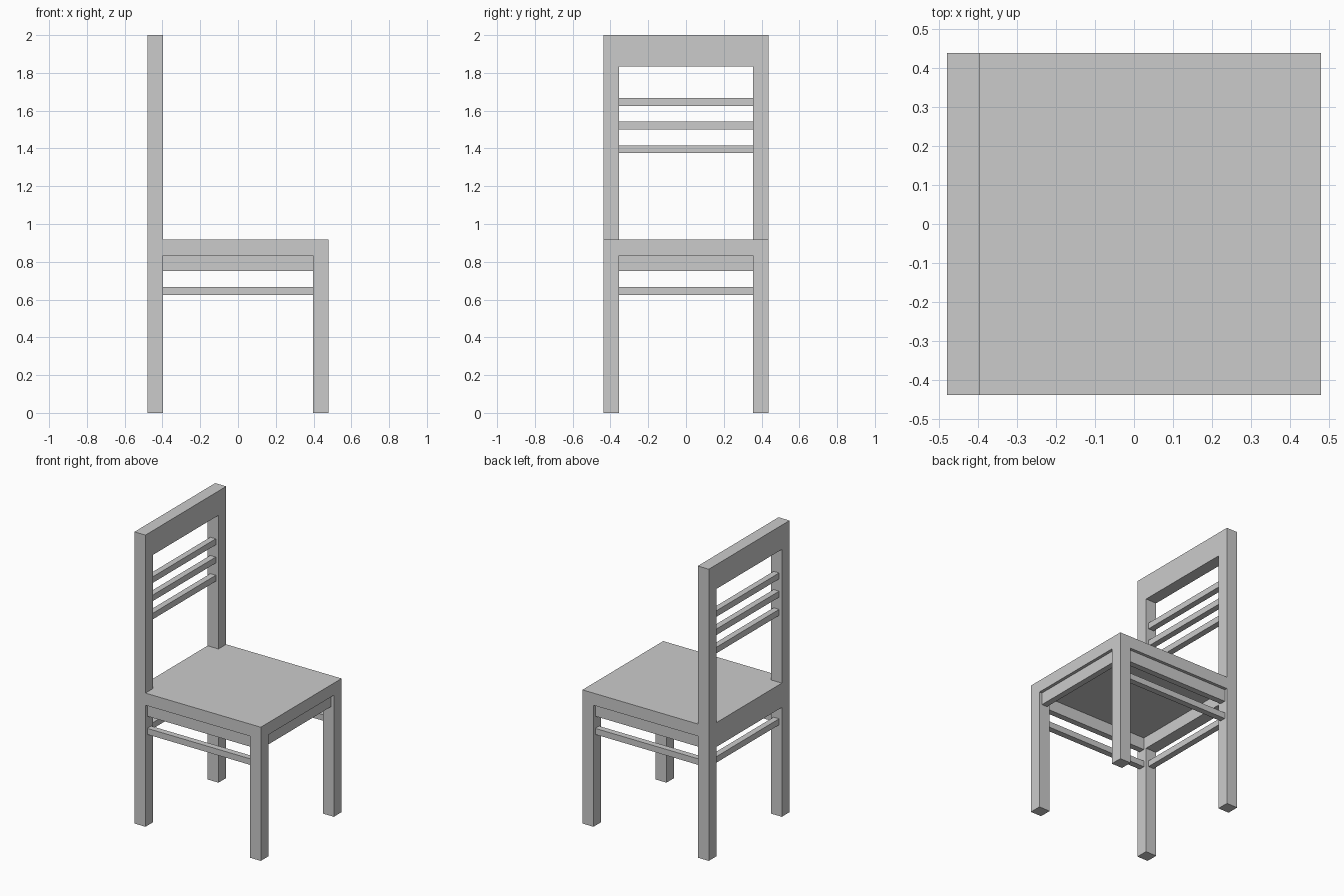
import bpy
import bmesh
from mathutils import Vector

cube = bpy.data.objects.get("Cube")
if cube:
    bpy.data.objects.remove(cube, do_unlink=True)

U = 1 / 12              # one post thickness
X, Y = 5.75, 5.25       # half depth and half width, in posts
XI, YI = X - 1, Y - 1   # inner faces of the posts
TOP, SEAT, UNDER, APRON = 24, 11, 10, 9
SLIM, INSET = 0.5, 0.25  # thin bars sit centred on the posts

wood = bpy.data.materials.new("plain grey")
wood.use_nodes = True
GREY = (0.6, 0.6, 0.6, 1)
wood.diffuse_color = GREY
wood.node_tree.nodes["Principled BSDF"].inputs["Base Color"].default_value = GREY


def box(name, x, y, z):
    """Box spanning three (low, high) ranges measured in posts."""
    low, high = (Vector(c) * U for c in zip(x, y, z))
    bm = bmesh.new()
    bmesh.ops.create_cube(bm, size=1)
    bmesh.ops.scale(bm, vec=high - low, verts=bm.verts)
    bmesh.ops.translate(bm, vec=(low + high) / 2, verts=bm.verts)
    mesh = bpy.data.meshes.new(name)
    bm.to_mesh(mesh)
    bm.free()
    mesh.materials.append(wood)
    obj = bpy.data.objects.new(name, mesh)
    bpy.context.collection.objects.link(obj)
    return obj


back = (-X, -XI)
between = (-YI, YI)
slim_back = (-X + INSET, -X + INSET + SLIM)
slim_front = (X - INSET - SLIM, X - INSET)

# Seat board
box("seat", (-XI, X), (-Y, Y), (UNDER, SEAT))

# Posts, legs, side aprons and side stretchers
for side, s in (("right", -1), ("left", 1)):
    post_y = sorted((s * YI, s * Y))
    slim_y = sorted((s * (Y - INSET - SLIM), s * (Y - INSET)))
    box(side + "_back_post", back, post_y, (0, TOP))
    box(side + "_front_leg", (XI, X), post_y, (0, UNDER))
    box(side + "_apron", (-XI, XI), slim_y, (APRON, UNDER))
    box(side + "_stretcher", (-XI, XI), slim_y, (7.5, 8))

# Front apron and rear cross members
box("front_apron", slim_front, between, (APRON, UNDER))
box("rear_seat_beam", back, between, (APRON, SEAT))
box("rear_stretcher", slim_back, between, (7.5, 8))
box("top_rail", back, between, (22, TOP))

# Backrest slats
for i in range(3):
    z = 16.5 + 1.5 * i
    box(f"back_slat_{i + 1}", slim_back, between, (z, z + SLIM))
